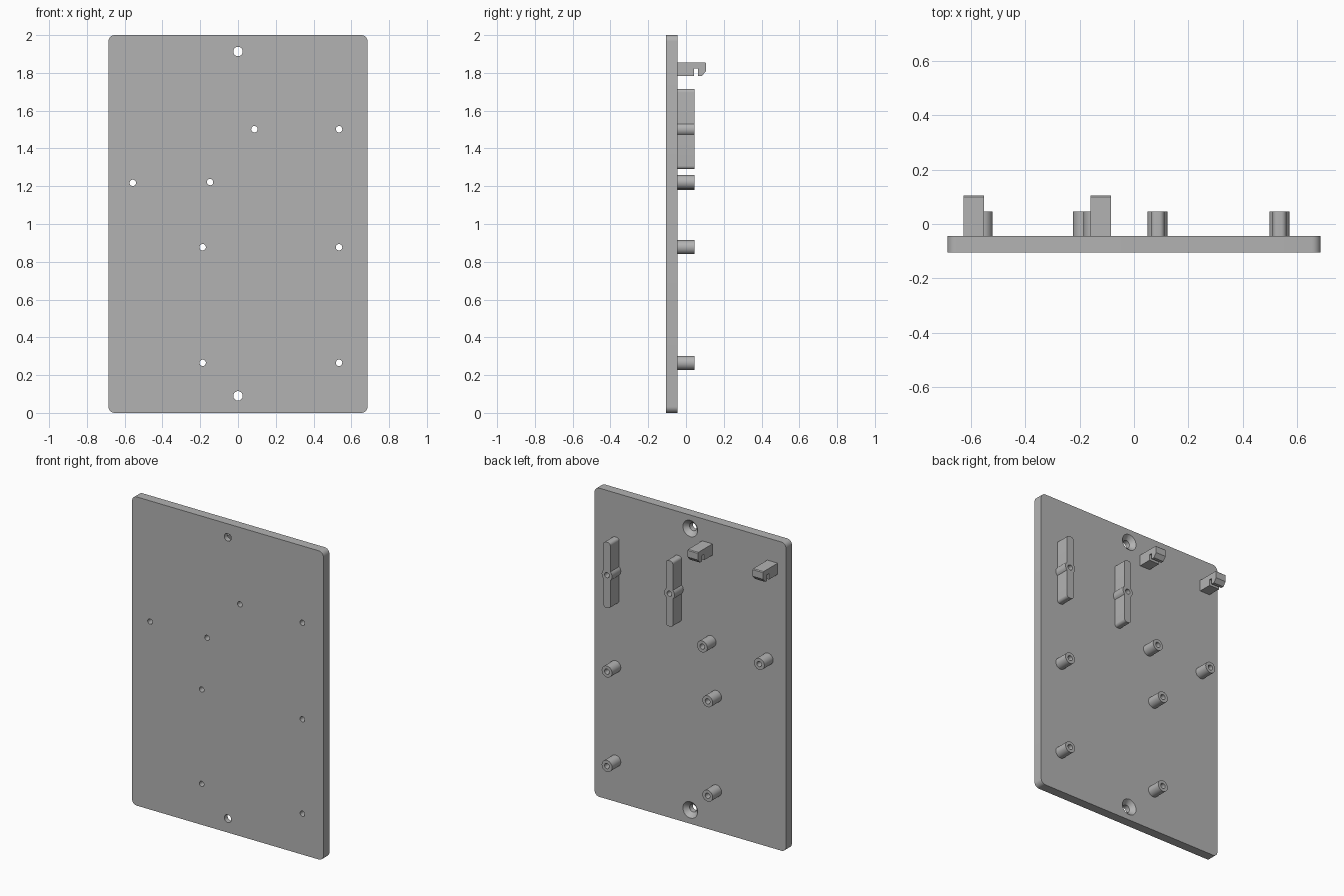
import bpy, bmesh
from math import sin, cos, pi, radians
from mathutils import Vector

cube = bpy.data.objects.get("Cube")
if cube:
    bpy.data.objects.remove(cube, do_unlink=True)

FRONT, BACK, BOSS_END = -0.105, -0.044, 0.046
HOLE_R, BOSS_R = 0.017, 0.037

grey = bpy.data.materials.new("plain_grey")
grey.use_nodes = True
grey.diffuse_color = (0.45, 0.45, 0.45, 1)
shader = next(n for n in grey.node_tree.nodes if n.type == 'BSDF_PRINCIPLED')
shader.inputs["Base Color"].default_value = grey.diffuse_color


def loft(name, near, far):
    """Closed solid between two matching rings of points."""
    bm = bmesh.new()
    a = [bm.verts.new(p) for p in near]
    b = [bm.verts.new(p) for p in far]
    bm.faces.new(a)
    bm.faces.new(b[::-1])
    for i in range(len(a)):
        j = (i + 1) % len(a)
        bm.faces.new((a[i], b[i], b[j], a[j]))
    bmesh.ops.recalc_face_normals(bm, faces=bm.faces)
    mesh = bpy.data.meshes.new(name)
    bm.to_mesh(mesh)
    bm.free()
    mesh.materials.append(grey)
    obj = bpy.data.objects.new(name, mesh)
    bpy.context.collection.objects.link(obj)
    return obj


def ring(x, z, r, y, n=32):
    return [Vector((x + r * cos(2 * pi * i / n), y, z + r * sin(2 * pi * i / n)))
            for i in range(n)]


def rod(name, x, z, r0, r1, y0, y1):
    return loft(name, ring(x, z, r0, y0), ring(x, z, r1, y1))


def rounded_slab(name, x, z0, z1, half, r, y0, y1, steps=8):
    """Upright slab with four rounded corners, running from y0 to y1."""
    corners = [(x + half - r, z1 - r), (x - half + r, z1 - r),
               (x - half + r, z0 + r), (x + half - r, z0 + r)]
    pts = []
    for k, (cx, cz) in enumerate(corners):
        for i in range(steps + 1):
            t = (k + i / steps) * pi / 2
            pts.append((cx + r * cos(t), cz + r * sin(t)))
    return loft(name, [(px, y0, pz) for px, pz in pts],
                [(px, y1, pz) for px, pz in pts])


def combine(obj, other, operation):
    mod = obj.modifiers.new("combine", 'BOOLEAN')
    mod.operation, mod.solver, mod.object = operation, 'EXACT', other
    bpy.context.view_layer.objects.active = obj
    bpy.ops.object.modifier_apply(modifier=mod.name)
    bpy.data.objects.remove(other, do_unlink=True)


def drill(obj, x, z, r):
    combine(obj, rod("drill", x, z, r, r, FRONT - 0.1, BOSS_END + 0.1), 'DIFFERENCE')


def finish(obj):
    bpy.ops.object.select_all(action='DESELECT')
    obj.select_set(True)
    bpy.context.view_layer.objects.active = obj
    bpy.ops.object.shade_smooth_by_angle(angle=radians(30))


# Mounting plate
plate = rounded_slab("mounting_plate", 0, 0, 2, 0.686, 0.033, FRONT, BACK)

# Countersunk screw holes, wide side on the back
for z in (0.09, 1.913):
    drill(plate, 0, z, 0.025)
    sink = rod("sink", 0, z, 0.022, 0.054, BACK - 0.031, BACK + 0.001)
    combine(plate, sink, 'DIFFERENCE')

# Hollow standoffs on the back, their bores passing through the plate
standoffs = [(-0.557, 1.218), (-0.148, 1.222), (-0.187, 0.877),
             (0.535, 0.877), (-0.187, 0.265), (0.535, 0.265)]
for n, (x, z) in enumerate(standoffs, 1):
    boss = rod(f"standoff_{n}", x, z, BOSS_R, BOSS_R, BACK, BOSS_END)
    for part in (boss, plate):
        drill(part, x, z, HOLE_R)
    finish(boss)

# Support ribs with a bored boss in the middle
for name, x in (("inner_rib", 0.087), ("outer_rib", 0.535)):
    rib = rounded_slab(name, x, 1.29, 1.715, 0.025, 0.018, BACK, BOSS_END)
    combine(rib, rod("boss", x, 1.502, BOSS_R, BOSS_R, BACK, BOSS_END), 'UNION')
    for part in (rib, plate):
        drill(part, x, 1.502, HOLE_R)
    finish(rib)
finish(plate)

# Notched clip hooks near the top
hook = [(BACK, 1.783), (0.043, 1.783), (0.043, 1.822), (0.063, 1.822),
        (0.063, 1.783), (0.083, 1.783), (0.105, 1.808), (0.105, 1.851),
        (0.1, 1.856), (BACK, 1.856)]
for name, x in (("right_hook", -0.589), ("centre_hook", -0.122)):
    loft(name, [(x - 0.037, y, z) for y, z in hook],
         [(x + 0.037, y, z) for y, z in hook])
